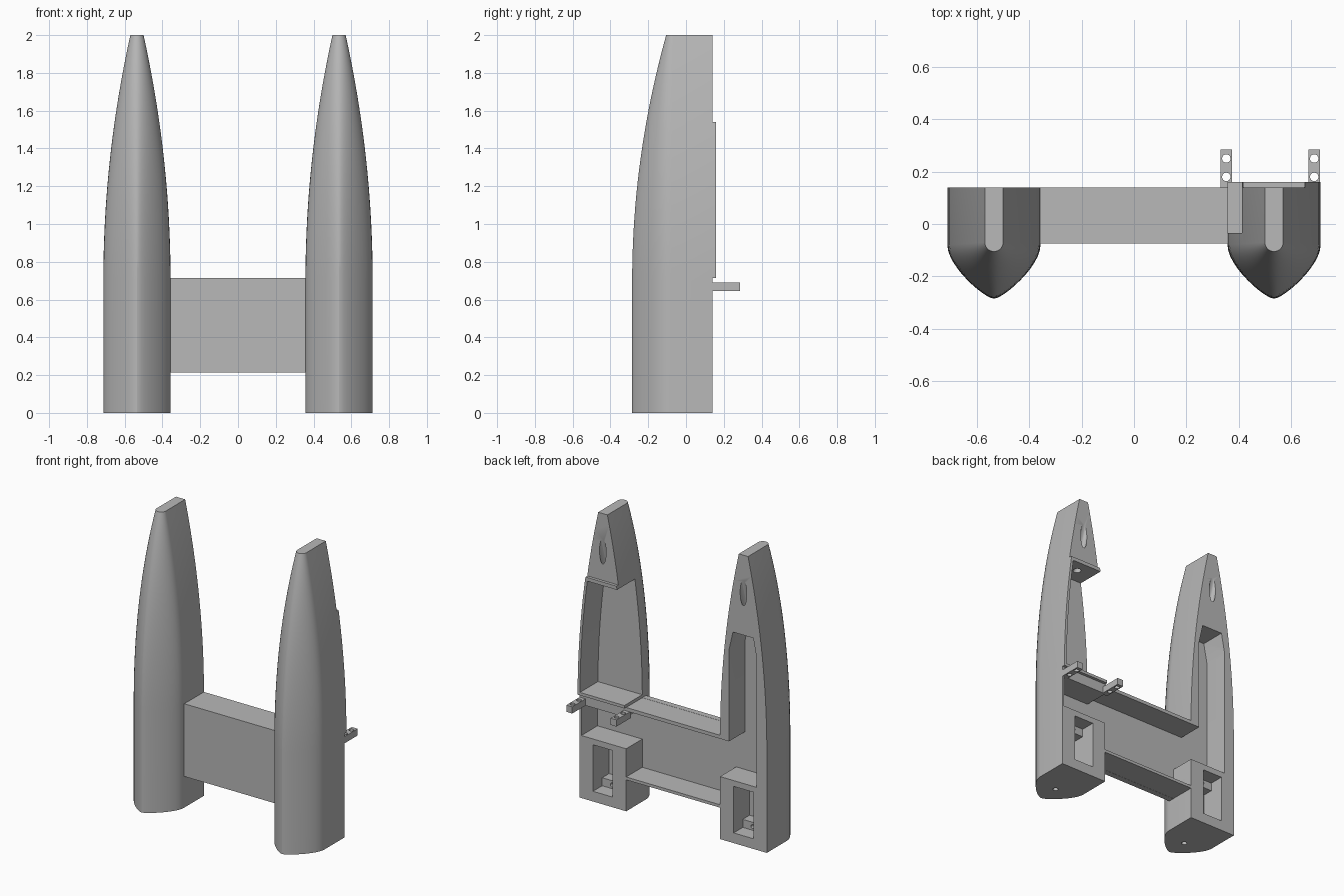
import bpy, bmesh, math
from mathutils import Matrix

cube = bpy.data.objects.get("Cube")
if cube:
    bpy.data.objects.remove(cube)

grey = bpy.data.materials.new("plain_grey")
grey.use_nodes = True
grey.diffuse_color = (0.48, 0.48, 0.48, 1)
grey.node_tree.nodes["Principled BSDF"].inputs["Base Color"].default_value = (0.48, 0.48, 0.48, 1)

HULL_X, DECK, FLOOR = 0.535, 0.14, -0.035


def finish(name, bm):
    bmesh.ops.recalc_face_normals(bm, faces=bm.faces)
    mesh = bpy.data.meshes.new(name)
    bm.to_mesh(mesh)
    bm.free()
    mesh.materials.append(grey)
    ob = bpy.data.objects.new(name, mesh)
    bpy.context.collection.objects.link(ob)
    return ob


def box(name, x0, x1, y0, y1, z0, z1):
    return prism(name, [(x0, z0), (x1, z0), (x1, z1), (x0, z1)], y0, y1)


def prism(name, outline, y0, y1):
    """Outline in x and z, extruded along y."""
    bm = bmesh.new()
    front = [bm.verts.new((x, y0, z)) for x, z in outline]
    back = [bm.verts.new((x, y1, z)) for x, z in outline]
    bm.faces.new(front)
    bm.faces.new(back)
    for i in range(len(outline)):
        j = (i + 1) % len(outline)
        bm.faces.new((front[i], front[j], back[j], back[i]))
    return finish(name, bm)


def rod(name, centre, radius, length, tilt=0):
    bm = bmesh.new()
    bmesh.ops.create_cone(bm, cap_ends=True, segments=32, radius1=radius, radius2=radius,
                          depth=length,
                          matrix=Matrix.Translation(centre) @ Matrix.Rotation(tilt, 4, 'X'))
    return finish(name, bm)


def cut(target, *cutters):
    """Subtract each cutter, then remove it."""
    bpy.context.view_layer.objects.active = target
    for c in cutters:
        c.hide_render = True
        mod = target.modifiers.new("cut", 'BOOLEAN')
        mod.operation, mod.solver, mod.object = 'DIFFERENCE', 'EXACT', c
        bpy.ops.object.modifier_apply(modifier=mod.name)
        bpy.data.objects.remove(c)


def taper(z):
    return max(0.0, (z - 0.7) / 1.3)


def half_width(z):
    return 0.178 - 0.143 * taper(z) ** 2


def hull_section(z, deck):
    """Flat sides that curve into a rounded keel."""
    t = taper(z) ** 2
    w = half_width(z)
    keel, shoulder = -0.285 + 0.18 * t, -0.08 + 0.01 * t
    drop = shoulder - keel
    c1 = shoulder - (0.4 + 0.15 * t) * drop
    c2 = (0.2 + 0.35 * t) * w
    side = []
    for i in range(13):
        s = i / 12
        a, b, c, d = (1 - s) ** 3, 3 * s * (1 - s) ** 2, 3 * s * s * (1 - s), s ** 3
        side.append((a * w + b * w + c * c2, a * shoulder + b * c1 + (c + d) * keel))
    half = [(w, deck)] + side
    return half + [(-x, y) for x, y in reversed(half[:-1])]


def make_hull(name, cx, deck):
    bm = bmesh.new()
    levels = [0] + [0.7 + 1.3 * i / 20 for i in range(21)]
    rings = [[bm.verts.new((cx + x, y, z)) for x, y in hull_section(z, deck)] for z in levels]
    for low, high in zip(rings, rings[1:]):
        for i in range(len(low)):
            j = (i + 1) % len(low)
            bm.faces.new((low[i], low[j], high[j], high[i]))
    bm.faces.new(rings[0])
    bm.faces.new(rings[-1])
    return finish(name, bm)


def cut_common(hull, cx):
    """Stern bay, shaft hole and slanted bow hole shared by both hulls."""
    cut(hull,
        box("bay", cx - 0.075, cx + 0.075, FLOOR, 0.3, 0.07, 0.39),
        rod("shaft_hole", (cx, -0.14, 0), 0.017, 0.3),
        rod("bow_hole", (cx, DECK, 1.74), 0.025, 0.56, -math.asin(0.29)))


# Right hull: deep hatch with a narrowed top, open to the bridge
right_hull = make_hull("right_hull", -HULL_X, DECK)
cut(right_hull, prism("hatch", [(-0.635, 0.43), (-0.635, 1.32), (-0.61, 1.45), (-0.455, 1.45),
                                (-0.425, 1.32), (-0.425, 0.69), (-0.3, 0.69), (-0.3, 0.43)],
                    FLOOR, 0.3))
cut_common(right_hull, -HULL_X)

# Left hull: raised coaming, inner side cut away, thin outer wall
left_hull = make_hull("left_hull", HULL_X, 0.16)
wall = [(HULL_X + half_width(z) - 0.018, z) for z in [0.735 + 0.78 * i / 10 for i in range(11)]]
cut(left_hull,
    box("low_deck", 0, 1, DECK, 0.4, -0.1, 0.715),
    box("high_deck", 0, 1, DECK, 0.4, 1.54, 2.1),
    prism("hatch", [(0.3, 0.735)] + wall + [(0.3, 1.515)], FLOOR, 0.3),
    box("tray", 0.3, 0.698, FLOOR, 0.3, 0.43, 0.645))
cut_common(left_hull, HULL_X)

# Bridge: open-backed tray between the hulls
box("bridge_floor", -0.375, 0.375, -0.075, FLOOR, 0.215, 0.715)
box("bridge_top_wall", -0.375, 0.375, -0.06, DECK, 0.69, 0.714)
box("bridge_bottom_wall", -0.375, 0.375, -0.06, DECK, 0.216, 0.236)

# Drilled mounting blocks at both ends of each stern bay
for side, cx in (("left", HULL_X), ("right", -HULL_X)):
    for end, z0 in (("lower", 0.065), ("upper", 0.335)):
        block = box(f"{side}_{end}_mount", cx - 0.078, cx + 0.078, FLOOR - 0.01, 0.04, z0, z0 + 0.06)
        cut(block, rod("hole", (cx, 0.04, z0 + 0.03), 0.013, 0.08, math.pi / 2))

# Drilled tabs behind the left hull
for name, x in (("inner_tab", 0.33), ("outer_tab", 0.666)):
    tab = box(name, x, x + 0.045, 0.125, 0.285, 0.645, 0.691)
    cut(tab, *[rod("hole", (x + 0.0225, y, 0.67), 0.016, 0.2) for y in (0.18, 0.25)])

# Smooth curves, sharp edges
for ob in bpy.context.scene.objects:
    if ob.type == 'MESH':
        ob.select_set(True)
        bpy.context.view_layer.objects.active = ob
bpy.ops.object.shade_smooth_by_angle(angle=math.radians(25))
